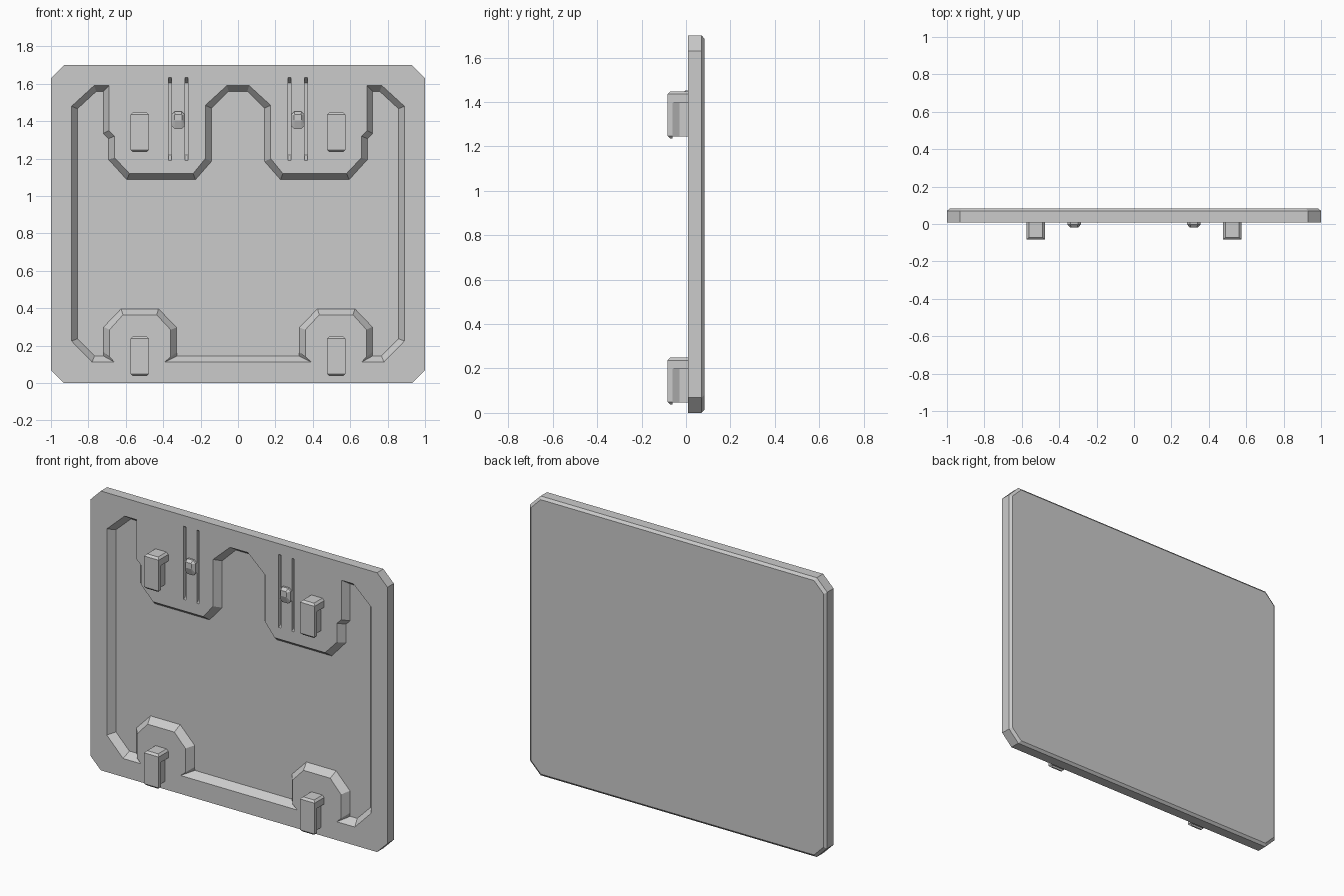
import bpy, bmesh

if "Cube" in bpy.data.objects:
    bpy.data.objects.remove(bpy.data.objects["Cube"])

FRONT, BACK, DEPTH = 0.009, 0.083, 0.042


def add_loft(bm, rings):
    """Closed solid through rings of equal point count."""
    loops = [[bm.verts.new(p) for p in ring] for ring in rings]
    n = len(loops[0])
    for a, b in zip(loops, loops[1:]):
        for i in range(n):
            j = (i + 1) % n
            bm.faces.new((a[i], a[j], b[j], b[i]))
    bm.faces.new(loops[0][::-1])
    bm.faces.new(loops[-1])


def make(name, lofts, mirror=False):
    bm = bmesh.new()
    for rings in lofts:
        add_loft(bm, rings)
    bmesh.ops.recalc_face_normals(bm, faces=bm.faces)
    me = bpy.data.meshes.new(name)
    bm.to_mesh(me)
    bm.free()
    ob = bpy.data.objects.new(name, me)
    bpy.context.collection.objects.link(ob)
    if mirror:
        ob.modifiers.new("mirror", 'MIRROR').use_mirror_merge = False
    return ob


def at_y(outline, y):
    return [(x, y, z) for x, z in outline]


def chamfered(cx, cz, hx, hz, c):
    """Octagon: rectangle with cut corners."""
    pts = [(hx - c, -hz), (hx, c - hz), (hx, hz - c), (hx - c, hz),
           (c - hx, hz), (-hx, hz - c), (-hx, c - hz), (c - hx, -hz)]
    return [(cx + x, cz + z) for x, z in pts]


def rect_z(cx, hx, y0, y1, z):
    return [(cx - hx, y0, z), (cx + hx, y0, z), (cx + hx, y1, z), (cx - hx, y1, z)]


def rect_y(cx, hx, z0, z1, y):
    return [(cx - hx, y, z0), (cx + hx, y, z0), (cx + hx, y, z1), (cx - hx, y, z1)]


# Panel with cut corners and a bevelled back edge
outer = chamfered(0, 0.85, 1.0, 0.85, 0.07)
inner = chamfered(0, 0.85, 0.985, 0.835, 0.065)
panel = make("panel", [[at_y(outer, FRONT), at_y(outer, 0.07), at_y(inner, BACK)]])

# Recess: left half of the opening and of the smaller floor
opening = [(-.06, 1.59), (-.175, 1.485), (-.175, 1.2), (-.24, 1.12), (-.58, 1.12),
           (-.66, 1.205), (-.66, 1.32), (-.69, 1.35), (-.69, 1.59), (-.77, 1.59),
           (-.89, 1.48), (-.89, .225), (-.78, .112), (-.66, .112), (-.687, .14),
           (-.687, .285), (-.615, .365), (-.435, .365), (-.36, .285), (-.36, .14),
           (-.393, .112)]
floor = [(-.05, 1.56), (-.142, 1.47), (-.142, 1.185), (-.227, 1.088), (-.595, 1.088),
         (-.692, 1.195), (-.692, 1.307), (-.72, 1.335), (-.72, 1.56), (-.757, 1.56),
         (-.858, 1.467), (-.858, .237), (-.767, .145), (-.72, .145), (-.718, .165),
         (-.718, .3), (-.625, .397), (-.425, .397), (-.328, .297), (-.328, .165),
         (-.326, .145)]


def both_sides(half):
    return half + [(-x, z) for x, z in reversed(half)]


op, fl = both_sides(opening), both_sides(floor)
recess = make("recess_cutter",
              [[at_y(op, FRONT - 0.05), at_y(op, FRONT), at_y(fl, FRONT + DEPTH)]])

# Thin slots beside each nub, with sloped ends
slots = []
for cx in (-0.364, -0.276, 0.276, 0.364):
    slots.append([rect_y(cx, 0.008, 1.19, 1.635, FRONT - 0.05),
                  rect_y(cx, 0.008, 1.19, 1.635, FRONT),
                  rect_y(cx, 0.008, 1.22, 1.605, FRONT + DEPTH)])
slot_cutter = make("slot_cutter", slots)

for cutter in (recess, slot_cutter):
    mod = panel.modifiers.new(cutter.name, 'BOOLEAN')
    mod.operation = 'DIFFERENCE'
    mod.solver = 'EXACT'
    mod.object = cutter
    cutter.hide_render = True
    cutter.display_type = 'WIRE'

# Hooks: front tongue, top bar and tapered web
HX, YF, B = 0.049, -0.083, 0.012
for name, z in (("upper_hook", 1.235), ("lower_hook", 0.037)):
    cx = -0.525
    tongue = [rect_z(cx, HX - B, YF + B, -0.062, z),
              rect_z(cx, HX, YF, -0.06, z + B),
              rect_z(cx, HX, YF, -0.06, z + 0.16)]
    bar = [rect_z(cx, HX, YF, FRONT + 0.005, z + 0.16),
           rect_z(cx, HX, YF, FRONT + 0.005, z + 0.2),
           rect_z(cx, HX - B, YF + B, FRONT + 0.005, z + 0.212)]
    web = [rect_y(cx, 0.046, z + 0.01, z + 0.165, -0.062),
           rect_y(cx, 0.026, z + 0.01, z + 0.165, -0.03),
           rect_y(cx, 0.026, z + 0.01, z + 0.165, FRONT + 0.005)]
    make(name, [tongue, bar, web], mirror=True)

# Small faceted nubs between the slots
base = chamfered(-0.32, 1.405, 0.036, 0.046, 0.016)
tip = chamfered(-0.32, 1.42, 0.02, 0.017, 0.004)
make("nub", [[at_y(base, FRONT + 0.005), at_y(base, -0.003), at_y(tip, -0.02)]], mirror=True)
